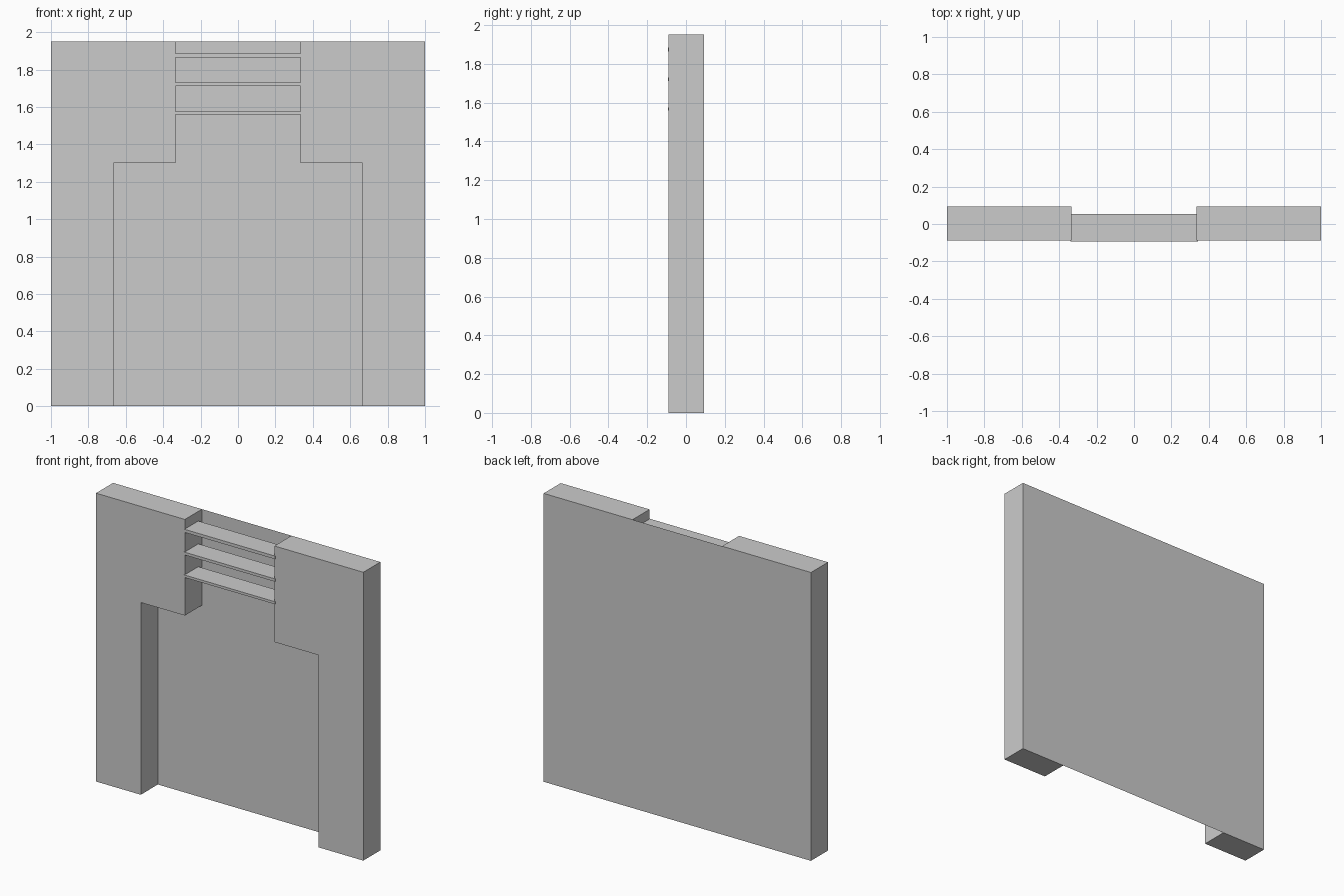
import bpy, bmesh

if "Cube" in bpy.data.objects:
    bpy.data.objects.remove(bpy.data.objects["Cube"])

FRONT, BACK = -0.089, 0.093
HEIGHT, STEP = 1.95, 1.30
NARROW, WIDE = 0.335, 0.665


def make_object(name, bm):
    bmesh.ops.recalc_face_normals(bm, faces=bm.faces)
    mesh = bpy.data.meshes.new(name)
    bm.to_mesh(mesh)
    bm.free()
    obj = bpy.data.objects.new(name, mesh)
    bpy.context.collection.objects.link(obj)
    return obj


def profile(name, points, y0, y1=None):
    """Face drawn in the XZ plane, extruded along y when y1 is given."""
    bm = bmesh.new()
    face = bm.faces.new([bm.verts.new((x, y0, z)) for x, z in points])
    if y1 is not None:
        ext = bmesh.ops.extrude_face_region(bm, geom=[face])
        verts = [v for v in ext["geom"] if isinstance(v, bmesh.types.BMVert)]
        bmesh.ops.translate(bm, verts=verts, vec=(0, y1 - y0, 0))
        # keep the starting cap so the block is closed
        if not face.is_valid or len([f for f in bm.faces]) < len(points) + 2:
            bm.faces.new([v for v in bm.verts if v not in verts])
    return make_object(name, bm)


# Stepped side piers, mirrored left and right
for side, s in (("left", -1), ("right", 1)):
    outline = [(1, 0), (1, HEIGHT), (NARROW, HEIGHT),
               (NARROW, STEP), (WIDE, STEP), (WIDE, 0)]
    profile(side + "_pier", [(s * x, z) for x, z in outline], FRONT, BACK)

# Thin back panel closing the stepped opening
half = [(WIDE, 0), (WIDE, STEP), (NARROW, STEP), (NARROW, HEIGHT)]
profile("back_panel", half + [(-x, z) for x, z in reversed(half)], BACK)

# Three slats across the upper opening, slightly proud of the front
for i in range(3):
    z0, z1 = 1.559 + 0.1525 * i, 1.576 + 0.1545 * i
    profile(f"slat_{i + 1}",
            [(-0.34, z0), (0.342, z0), (0.342, z1), (-0.34, z1)],
            -0.093, 0.054)
